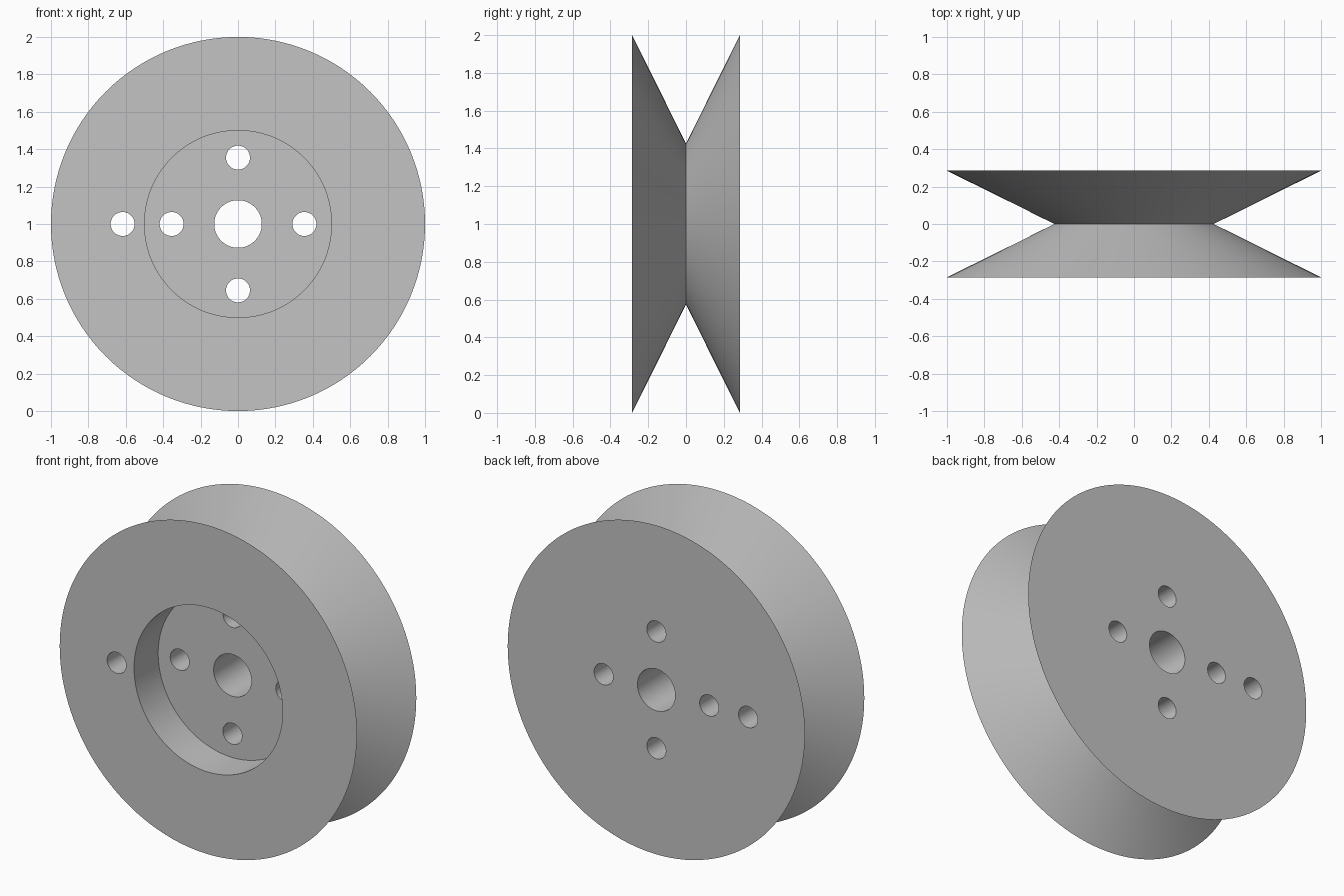
import bpy
import bmesh
from math import cos, sin, pi, radians
from mathutils import Matrix, Vector

if "Cube" in bpy.data.objects:
    bpy.data.objects.remove(bpy.data.objects["Cube"], do_unlink=True)

SEGMENTS = 128
HALF_WIDTH = 0.285
FLOOR_Y = -0.053
BORE = 0.127
RECESS = 0.5
AXIS_Z = 1.0

grey = bpy.data.materials.new("plain_grey")
grey.use_nodes = True
colour = (0.55, 0.55, 0.55, 1)
grey.diffuse_color = colour
grey.node_tree.nodes["Principled BSDF"].inputs["Base Color"].default_value = colour


def make_object(name, bm):
    bmesh.ops.recalc_face_normals(bm, faces=bm.faces)
    mesh = bpy.data.meshes.new(name)
    bm.to_mesh(mesh)
    bm.free()
    mesh.materials.append(grey)
    obj = bpy.data.objects.new(name, mesh)
    bpy.context.collection.objects.link(obj)
    return obj


def lathe(name, profile):
    """Turn a closed (radius, y) profile around the wheel axis."""
    bm = bmesh.new()
    rings = []
    for i in range(SEGMENTS):
        a = 2 * pi * i / SEGMENTS
        rings.append([bm.verts.new((r * cos(a), y, AXIS_Z + r * sin(a)))
                      for r, y in profile])
    n = len(profile)
    for i, ring in enumerate(rings):
        after = rings[(i + 1) % SEGMENTS]
        for j in range(n):
            k = (j + 1) % n
            bm.faces.new((ring[j], ring[k], after[k], after[j]))
    return make_object(name, bm)


# V-groove wheel with a central bore and a recessed front
wheel = lathe("pulley_wheel", [
    (BORE, FLOOR_Y), (RECESS, FLOOR_Y), (RECESS, -HALF_WIDTH),
    (1.0, -HALF_WIDTH), (0.426, 0.0), (1.0, HALF_WIDTH), (BORE, HALF_WIDTH)])

# Drill pins: four bolt holes around the bore and one in the flange
bm = bmesh.new()
for x, z in ((0.355, 0), (-0.355, 0), (0, 0.355), (0, -0.355), (-0.617, 0)):
    place = Matrix.Translation(Vector((x, 0, AXIS_Z + z))) @ Matrix.Rotation(pi / 2, 4, 'X')
    bmesh.ops.create_cone(bm, cap_ends=True, segments=48, radius1=0.064,
                          radius2=0.064, depth=1.0, matrix=place)
drills = make_object("hole_cutter", bm)
drills.hide_render = True

cut = wheel.modifiers.new("holes", 'BOOLEAN')
cut.operation = 'DIFFERENCE'
cut.solver = 'EXACT'
cut.object = drills

bpy.ops.object.select_all(action='DESELECT')
wheel.select_set(True)
bpy.context.view_layer.objects.active = wheel
bpy.ops.object.modifier_apply(modifier=cut.name)
bpy.data.objects.remove(drills, do_unlink=True)
bpy.ops.object.shade_smooth_by_angle(angle=radians(30))
